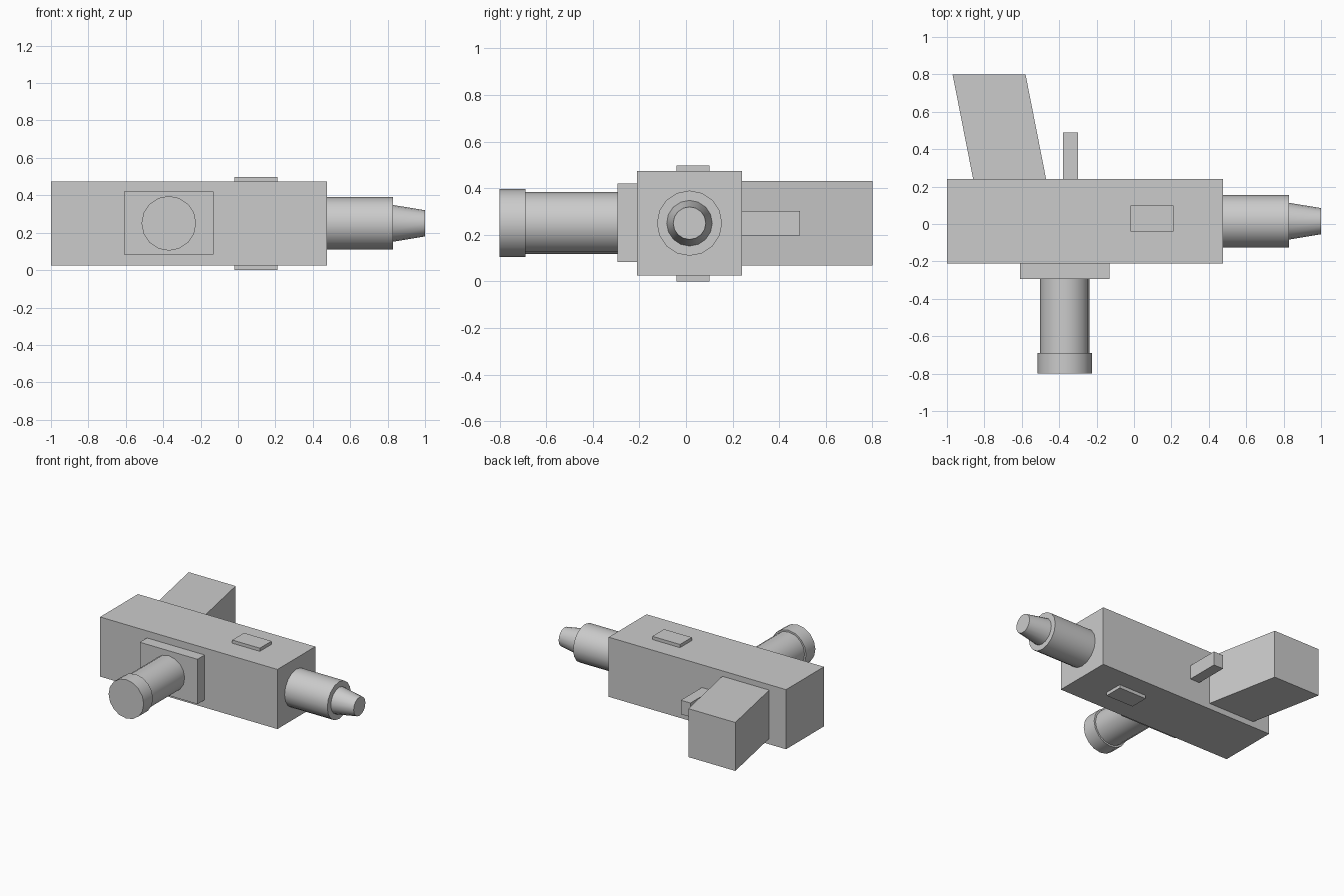
import bpy, bmesh, math
from mathutils import Matrix, Vector

if "Cube" in bpy.data.objects:
    bpy.data.objects.remove(bpy.data.objects["Cube"])

grey = bpy.data.materials.new("plain grey")
grey.diffuse_color = (0.6, 0.6, 0.6, 1)
grey.use_nodes = True
grey.node_tree.nodes["Principled BSDF"].inputs["Base Color"].default_value = grey.diffuse_color


def finish(name, bm):
    bmesh.ops.recalc_face_normals(bm, faces=bm.faces)
    mesh = bpy.data.meshes.new(name)
    bm.to_mesh(mesh)
    bm.free()
    mesh.materials.append(grey)
    obj = bpy.data.objects.new(name, mesh)
    bpy.context.collection.objects.link(obj)
    return obj


def prism(name, outline, z0, z1):
    """Extrude a plan outline from z0 up to z1."""
    bm = bmesh.new()
    face = bm.faces.new([bm.verts.new((x, y, z0)) for x, y in outline])
    top = bmesh.ops.extrude_face_region(bm, geom=[face])["geom"]
    verts = [v for v in top if isinstance(v, bmesh.types.BMVert)]
    bmesh.ops.translate(bm, verts=verts, vec=(0, 0, z1 - z0))
    return finish(name, bm)


def box(name, x0, x1, y0, y1, z0, z1):
    return prism(name, [(x0, y0), (x1, y0), (x1, y1), (x0, y1)], z0, z1)


def tube(name, start, end, r0, r1, sides=16):
    """Capped round part running from start to end."""
    a, b = Vector(start), Vector(end)
    turn = Matrix.Rotation(math.pi / 2, 4, 'Y' if abs(b.x - a.x) > 0 else 'X')
    bm = bmesh.new()
    bmesh.ops.create_cone(bm, cap_ends=True, segments=sides, radius1=r0,
                          radius2=r1, depth=(b - a).length,
                          matrix=Matrix.Translation((a + b) / 2) @ turn)
    obj = finish(name, bm)
    bpy.ops.object.select_all(action='DESELECT')
    obj.select_set(True)
    bpy.context.view_layer.objects.active = obj
    bpy.ops.object.shade_smooth_by_angle(angle=math.radians(35))
    return obj


# Main body with a small plate above and below
box("body", -1, 0.475, -0.21, 0.24, 0.025, 0.473)
box("top_plate", -0.02, 0.21, -0.04, 0.10, 0.473, 0.497)
box("bottom_plate", -0.02, 0.21, -0.04, 0.10, 0, 0.025)

# Barrel and tapered nozzle
tube("barrel", (0.475, 0.015, 0.25), (0.83, 0.015, 0.25), 0.14, 0.14)
tube("nozzle", (0.83, 0.015, 0.25), (1, 0.015, 0.25), 0.098, 0.07)

# Front mount, cylinder and end cap
box("mount_plate", -0.61, -0.13, -0.295, -0.21, 0.083, 0.42)
tube("front_cylinder", (-0.37, -0.295, 0.25), (-0.37, -0.69, 0.25), 0.133, 0.133)
tube("cylinder_cap", (-0.37, -0.69, 0.25), (-0.37, -0.80, 0.25), 0.146, 0.146)

# Slanted grip and trigger
prism("grip", [(-0.86, 0.24), (-0.47, 0.24), (-0.58, 0.80), (-0.97, 0.80)], 0.068, 0.432)
box("trigger", -0.38, -0.30, 0.24, 0.49, 0.197, 0.302)
